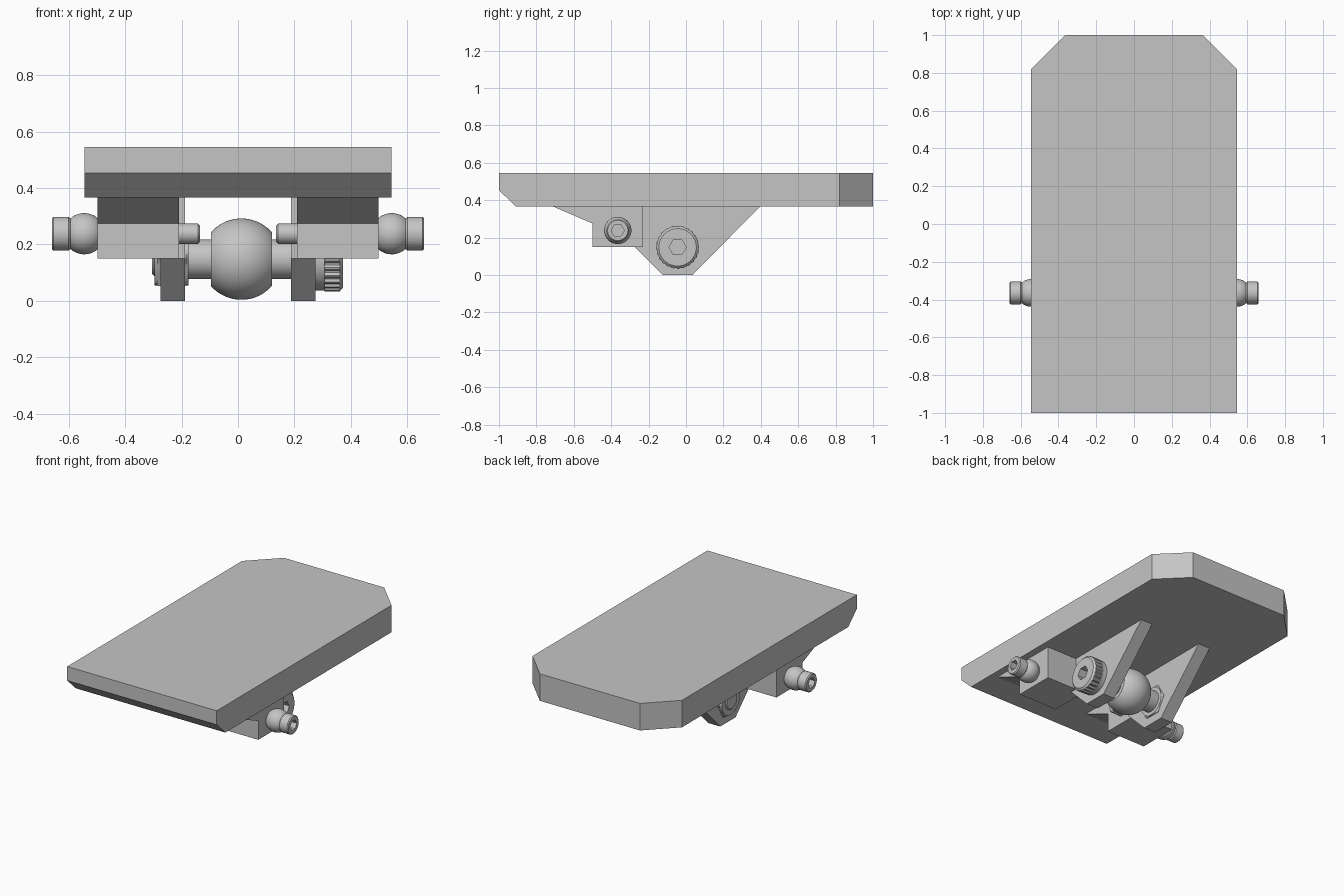
import bpy
import bmesh
from math import cos, sin, pi
from mathutils import Vector

cube = bpy.data.objects.get("Cube")
if cube:
    bpy.data.objects.remove(cube, do_unlink=True)

metal = bpy.data.materials.new("plain grey")
metal.use_nodes = True
metal.diffuse_color = (0.56, 0.56, 0.56, 1)
metal.node_tree.nodes["Principled BSDF"].inputs["Base Color"].default_value = (0.56, 0.56, 0.56, 1)


def finish(name, bm, smooth=False):
    bmesh.ops.recalc_face_normals(bm, faces=bm.faces)
    mesh = bpy.data.meshes.new(name)
    bm.to_mesh(mesh)
    bm.free()
    mesh.materials.append(metal)
    obj = bpy.data.objects.new(name, mesh)
    bpy.context.collection.objects.link(obj)
    if smooth:
        bpy.ops.object.select_all(action="DESELECT")
        obj.select_set(True)
        bpy.context.view_layer.objects.active = obj
        bpy.ops.object.shade_smooth_by_angle()
    return obj


def prism(profile, x0, x1):
    """Extrude a (y, z) outline along x."""
    bm = bmesh.new()
    face = bm.faces.new([bm.verts.new((x0, y, z)) for y, z in profile])
    out = bmesh.ops.extrude_face_region(bm, geom=[face])
    moved = [v for v in out["geom"] if isinstance(v, bmesh.types.BMVert)]
    bmesh.ops.translate(bm, verts=moved, vec=(x1 - x0, 0, 0))
    return bm


def radius(r, kind, i, n):
    if kind == "hex":
        a = (2 * pi * i / n) % (pi / 3) - pi / 6
        return r * cos(pi / 6) / cos(a)
    if kind == "knurl":
        return r if i % 4 < 2 else r * 0.93
    return r


def turned(name, profile, y, z, side=1, n=48):
    """Turn (x, radius, kind) rings about an axis along x."""
    bm = bmesh.new()
    rings = []
    for x, r, kind in profile:
        ring = []
        for i in range(n):
            a, q = 2 * pi * i / n, radius(r, kind, i, n)
            ring.append(bm.verts.new((side * x, y + q * cos(a), z + q * sin(a))))
        rings.append(ring)
    for a, b in zip(rings, rings[1:]):
        for i in range(n):
            j = (i + 1) % n
            bm.faces.new((a[i], a[j], b[j], b[i]))
    bm.faces.new(rings[0])
    bm.faces.new(rings[-1])
    return finish(name, bm, True)


def ball(cx, r, x0, x1, steps):
    xs = [x0 + (x1 - x0) * k / steps for k in range(steps + 1)]
    return [(x, (r * r - (x - cx) ** 2) ** 0.5, "round") for x in xs]


# Top plate with clipped back corners and a chamfered lower front edge
bm = prism([(-1, 0.545), (-1, 0.453), (-0.91, 0.367), (1, 0.367), (1, 0.545)], -0.545, 0.545)
corners = [e for e in bm.edges
           if all(v.co.y > 0.99 for v in e.verts)
           and abs(e.verts[0].co.z - e.verts[1].co.z) > 0.1]
bmesh.ops.bevel(bm, geom=corners, offset=0.18, segments=1, affect="EDGES")
finish("top_plate", bm)

lug = [(-0.125, 0), (0.035, 0), (0.4, 0.37), (-0.275, 0.37), (-0.275, 0.15)]
block = [(-0.5, 0.15), (-0.23, 0.15), (-0.23, 0.37), (-0.72, 0.37), (-0.5, 0.275)]

# Ball stud: threaded tip, round neck and socketed head
stud = [(0.135, 0.029, "round"), (0.142, 0.036, "round"), (0.47, 0.036, "round")]
stud += ball(0.545, 0.073, 0.494, 0.594, 14)
stud += [(0.596, 0.056, "round"), (0.6, 0.06, "round"), (0.654, 0.06, "round"),
         (0.66, 0.054, "round"), (0.66, 0.035, "hex"), (0.61, 0.035, "hex")]

for side, label in ((1, "left"), (-1, "right")):
    finish(label + "_lug", prism(lug, side * 0.187, side * 0.274))
    finish(label + "_side_block", prism(block, side * 0.21, side * 0.498))
    turned(label + "_ball_stud", stud, -0.365, 0.238, side)

# Pivot ball with shoulders between the lugs
Y, Z = -0.045, 0.148
pivot = [(-0.187, 0.07, "round"), (-0.096, 0.07, "round")]
pivot += ball(0.012, 0.144, -0.096, 0.12, 28)
pivot += [(0.12, 0.07, "round"), (0.187, 0.07, "round")]
turned("pivot_ball", pivot, Y, Z, n=64)

# Knurled socket head of the cross bolt
head = [(0.27, 0.107, "round"), (0.274, 0.112, "round"), (0.306, 0.112, "round"),
        (0.308, 0.115, "knurl"), (0.36, 0.115, "knurl"), (0.362, 0.112, "round"),
        (0.373, 0.1, "round"), (0.373, 0.046, "hex"), (0.31, 0.046, "hex")]
turned("bolt_head", head, Y, Z, n=96)

# Hex nut set through the opposite lug, with the bolt tip showing
nut = [(-0.296, 0.094, "round"), (-0.286, 0.109, "hex"), (-0.184, 0.109, "hex"),
       (-0.176, 0.094, "round")]
turned("lock_nut", nut, Y, Z)
turned("bolt_tip", [(-0.304, 0.052, "round"), (-0.297, 0.06, "round"), (-0.28, 0.06, "round")], Y, Z)
